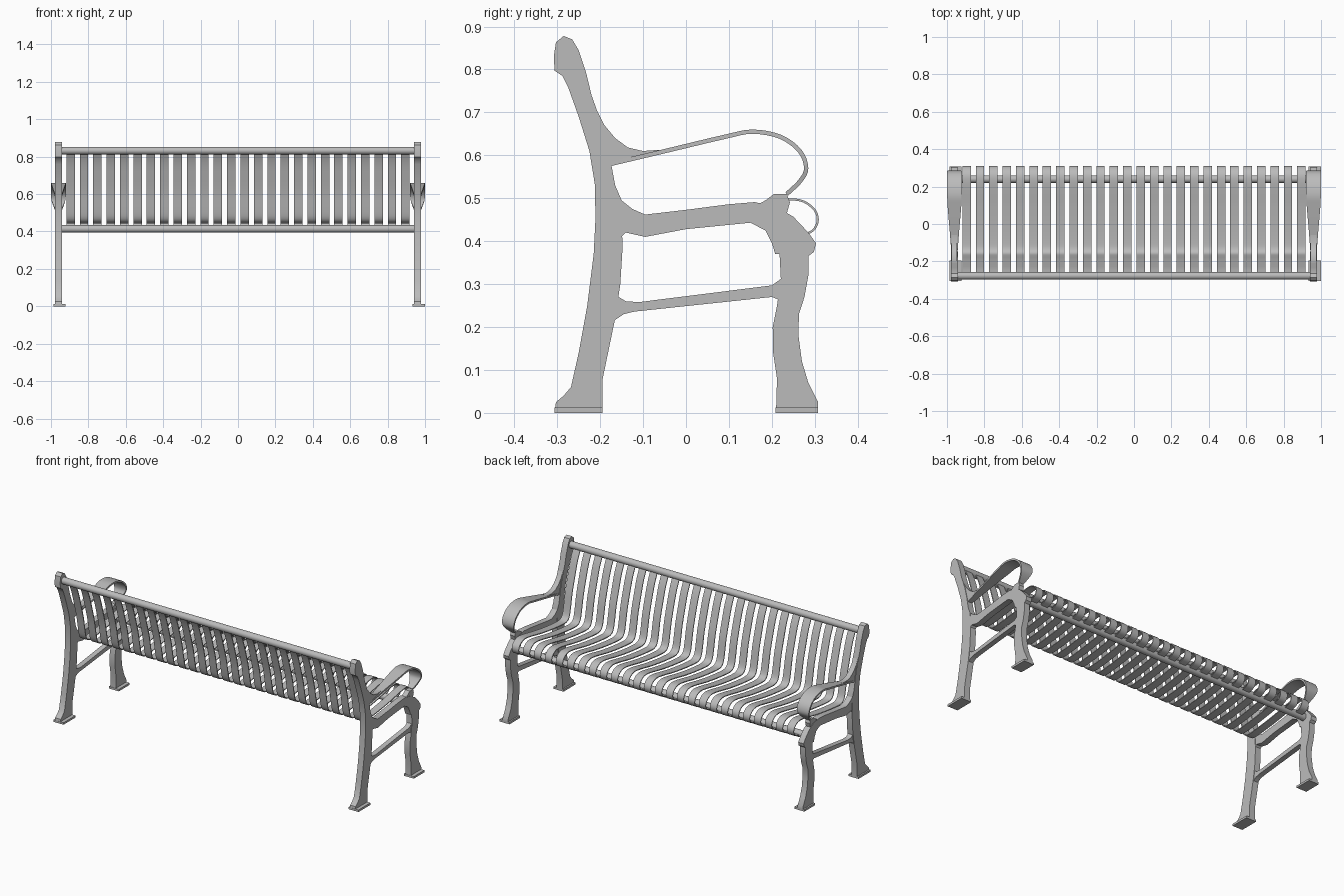
import bpy
import bmesh
from mathutils import Vector

if "Cube" in bpy.data.objects:
    bpy.data.objects.remove(bpy.data.objects["Cube"], do_unlink=True)

# One painted metal finish for everything
metal = bpy.data.materials.new("grey_metal")
metal.use_nodes = True
grey = (0.5, 0.5, 0.5, 1)
metal.diffuse_color = grey
metal.node_tree.nodes["Principled BSDF"].inputs["Base Color"].default_value = grey


def finish(bm, name):
    """Turn a bmesh into a shaded object."""
    bmesh.ops.recalc_face_normals(bm, faces=bm.faces)
    mesh = bpy.data.meshes.new(name)
    bm.to_mesh(mesh)
    bm.free()
    mesh.materials.append(metal)
    obj = bpy.data.objects.new(name, mesh)
    bpy.context.collection.objects.link(obj)
    bpy.ops.object.select_all(action='DESELECT')
    obj.select_set(True)
    bpy.context.view_layer.objects.active = obj
    bpy.ops.object.shade_smooth_by_angle(angle=0.6)
    return obj


def plate(name, outline, x, width):
    """Extrude a side (y, z) outline along x."""
    bm = bmesh.new()
    face = bm.faces.new([bm.verts.new((x - width / 2, y, z)) for y, z in outline])
    grown = bmesh.ops.extrude_face_region(bm, geom=[face])["geom"]
    verts = [v for v in grown if isinstance(v, bmesh.types.BMVert)]
    bmesh.ops.translate(bm, verts=verts, vec=(width, 0, 0))
    return finish(bm, name)


def smooth_path(points, steps=4):
    """Catmull-Rom curve through points of any dimension."""
    pts = [Vector(p) for p in points]
    pts = [pts[0] * 2 - pts[1]] + pts + [pts[-1] * 2 - pts[-2]]
    result = []
    for a, b, c, d in zip(pts, pts[1:], pts[2:], pts[3:]):
        for i in range(steps):
            t = i / steps
            result.append((b * 2 + (c - a) * t + (a * 2 - b * 5 + c * 4 - d) * t ** 2
                           + (b * 3 - a - c * 3 + d) * t ** 3) / 2)
    return result + [pts[-2]]


def add_strip(bm, path, x, thickness):
    """Sweep a flat bar along (y, z, width) points."""
    rings = []
    for i, p in enumerate(path):
        along = path[min(i + 1, len(path) - 1)] - path[max(i - 1, 0)]
        normal = Vector((0, -along.y, along.x)).normalized() * thickness / 2
        centre = Vector((x, p.x, p.y))
        side = Vector((p.z / 2, 0, 0))
        rings.append([bm.verts.new(centre + s * side + n * normal)
                      for s, n in ((-1, -1), (1, -1), (1, 1), (-1, 1))])
    for low, high in zip(rings, rings[1:]):
        for k in range(4):
            j = (k + 1) % 4
            bm.faces.new((low[k], low[j], high[j], high[k]))
    bm.faces.new(rings[0])
    bm.faces.new(rings[-1])


def tube(name, y, z):
    bpy.ops.mesh.primitive_cylinder_add(vertices=24, radius=0.02, depth=1.9,
                                        location=(0, y, z), rotation=(0, 1.5707963, 0))
    obj = bpy.context.object
    obj.name = name
    obj.data.materials.append(metal)
    bpy.ops.object.shade_smooth_by_angle(angle=0.6)


# Side profiles of the cast end frame
post = [(-.305, .01), (-.303, .025), (-.285, .04), (-.268, .06), (-.25, .14), (-.23, .25),
        (-.215, .37), (-.211, .45), (-.212, .53), (-.225, .61), (-.25, .69), (-.275, .76),
        (-.288, .785), (-.306, .797), (-.308, .83), (-.303, .863), (-.285, .878),
        (-.265, .87), (-.25, .845), (-.232, .79), (-.22, .74), (-.195, .67), (-.178, .6),
        (-.165, .53), (-.15, .495), (-.148, .38), (-.153, .3), (-.165, .22),
        (-.195, .075), (-.195, .01)]
seat_leg = [(-.16, .51), (-.15, .495), (-.125, .475), (-.095, .462), (0, .473), (.1, .486),
            (.16, .491), (.21, .48), (.25, .457), (.285, .42), (.303, .395), (.298, .375),
            (.285, .365), (.285, .32), (.276, .27), (.263, .23), (.262, .18), (.27, .12),
            (.285, .07), (.308, .025), (.308, .01), (.21, .01), (.212, .08), (.203, .14),
            (.202, .2), (.212, .25), (.221, .31), (.218, .37), (.208, .37), (.2, .395),
            (.185, .425), (.15, .443), (0, .428), (-.095, .41), (-.14, .42), (-.16, .4)]
stretcher = [(-.165, .275), (-.14, .26), (-.11, .258), (.2, .297), (.225, .315),
             (.225, .26), (.2, .27), (-.12, .236), (-.145, .23), (-.175, .21)]
gusset = [(-.205, .7), (-.19, .67), (-.165, .64), (-.135, .618), (-.1, .61), (-.06, .613),
          (-.06, .603), (-.17, .577), (-.19, .6)]
boss = [(.17, .487), (.185, .495), (.205, .51), (.235, .51), (.242, .49), (.235, .465)]

# Armrest path with its width, then the slat path
arm = smooth_path([(-.175, .58, .03), (-.04, .612, .05), (.09, .643, .072), (.155, .655, .078),
                   (.22, .643, .08), (.265, .61, .08), (.28, .57, .075), (.266, .54, .055),
                   (.235, .51, .03)])
slat_width = .045
slat = smooth_path([(y, z, slat_width) for y, z in (
    (-.268, .83), (-.24, .77), (-.215, .69), (-.19, .6), (-.175, .52), (-.162, .47),
    (-.14, .45), (-.1, .447), (0, .457), (.1, .472), (.18, .488), (.24, .497),
    (.275, .492), (.3, .472), (.307, .45), (.3, .43), (.285, .419), (.255, .412))], 3)

# End frames, feet and armrests on both sides
for side, x in (("right", -.96), ("left", .96)):
    plate(f"back_post_{side}", post, x, .036)
    plate(f"seat_support_and_front_leg_{side}", seat_leg, x, .035)
    plate(f"stretcher_{side}", stretcher, x, .03)
    plate(f"armrest_gusset_{side}", gusset, x, .03)
    plate(f"armrest_boss_{side}", boss, x, .03)
    for end, back, front in (("back", -.306, -.195), ("front", .208, .308)):
        foot = [(back, 0), (front, 0), (front, .012), (back, .012)]
        plate(f"{end}_foot_{side}", foot, x + .006, .065)
    bm = bmesh.new()
    add_strip(bm, arm, x, .01)
    finish(bm, f"armrest_{side}")

# Cross tubes
tube("top_rail", -.277, .832)
tube("front_seat_rail", .24, .414)

# Row of bent slats forming back and seat
count = 26
bm = bmesh.new()
for i in range(count):
    add_strip(bm, slat, -.895 + i * 1.79 / (count - 1), .005)
finish(bm, "slats")
